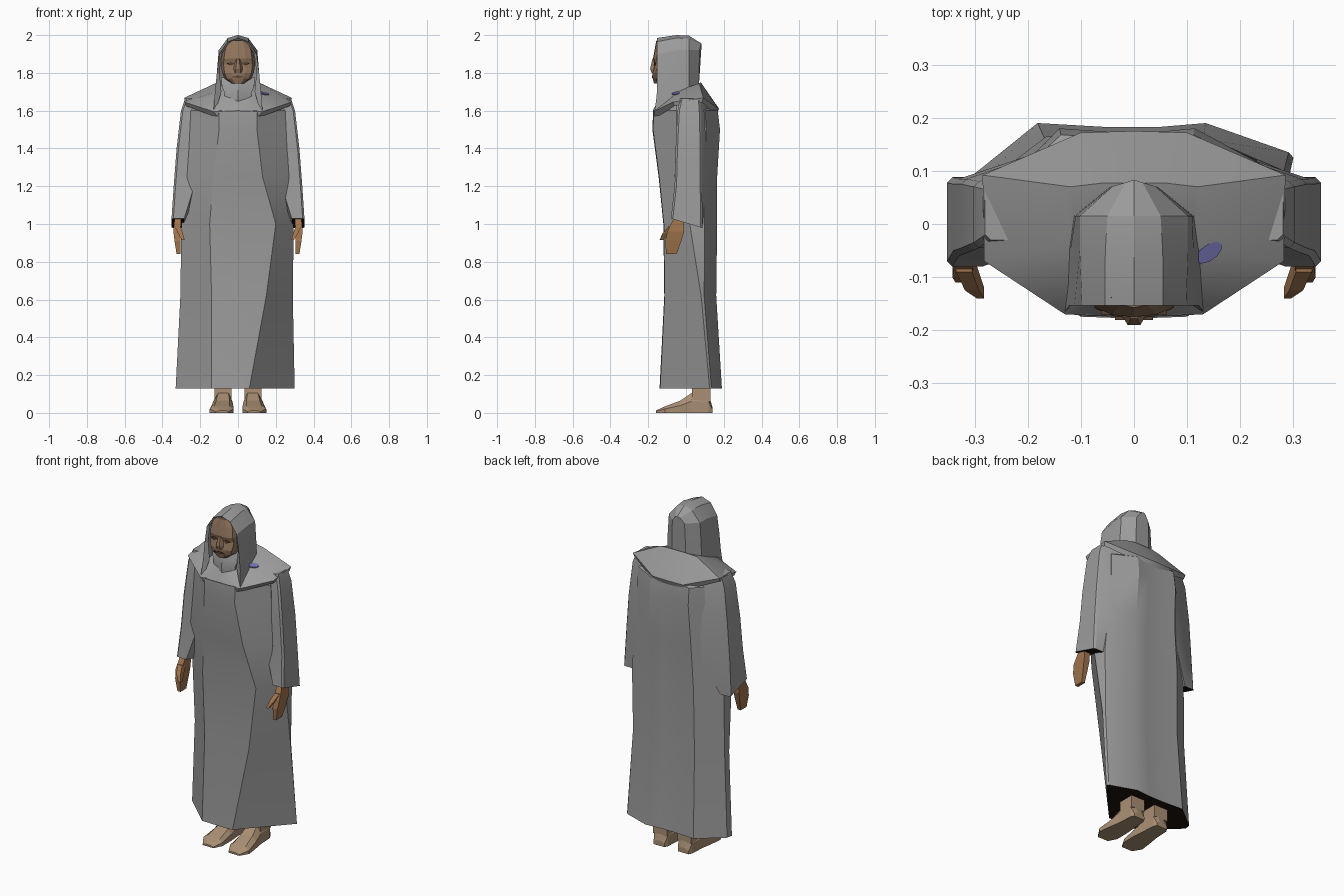
import bpy, bmesh, math
from mathutils import Vector
from mathutils.bvhtree import BVHTree

if "Cube" in bpy.data.objects:
    bpy.data.objects.remove(bpy.data.objects["Cube"])


def material(name, rgb):
    m = bpy.data.materials.new(name)
    m.diffuse_color = (*rgb, 1)
    m.use_nodes = True
    m.node_tree.nodes["Principled BSDF"].inputs["Base Color"].default_value = m.diffuse_color
    return m


CLOTH = material("grey cloth", (0.33, 0.33, 0.33))
DARK = material("dark lining", (0.012, 0.006, 0.003))
HAND = material("hand skin", (0.35, 0.175, 0.075))
FOOT = material("foot skin", (0.40, 0.275, 0.175))
FACE = material("face skin", (0.29, 0.18, 0.11))
SHADE = material("dark face skin", (0.10, 0.055, 0.035))
BLUE = material("blue patch", (0.17, 0.17, 0.44))


def loft(name, rings, mats, closed=True, start=None, end=None, angle=30):
    """Skin a list of point rings; start / end are cap material indices."""
    bm = bmesh.new()
    rows = [[bm.verts.new(p) for p in r] for r in rings]
    n = len(rows[0])
    for a, b in zip(rows, rows[1:]):
        for i in range(n if closed else n - 1):
            j = (i + 1) % n
            bm.faces.new((a[i], a[j], b[j], b[i]))
    for row, cap in ((rows[0], start), (rows[-1], end)):
        if cap is not None:
            bm.faces.new(row).material_index = cap
    bmesh.ops.recalc_face_normals(bm, faces=bm.faces)
    me = bpy.data.meshes.new(name)
    bm.to_mesh(me)
    bm.free()
    for m in mats:
        me.materials.append(m)
    ob = bpy.data.objects.new(name, me)
    bpy.context.collection.objects.link(ob)
    bpy.context.view_layer.objects.active = ob
    ob.select_set(True)
    if angle:
        bpy.ops.object.shade_smooth_by_angle(angle=math.radians(angle))
    ob.select_set(False)
    return ob


def mirrored(half):
    """Half ring running from x=0 to x=0 -> full closed ring."""
    return half + [(-x, y, z) for x, y, z in reversed(half) if x > 1e-6]


def both_sides(name, rings, mats, **kw):
    for side, s in (("left", 1), ("right", -1)):
        loft(f"{side}_{name}", [[(s * x, y, z) for x, y, z in r] for r in rings], mats, **kw)


# Robe body: z, front y, back y, left x, right x, front fold xs, widest point ys
robe_rows = [
    (0.13, -.140, .190, -.330, .300, -.14, .06, .04, .125),
    (0.62, -.115, .160, -.305, .290, -.14, .15, .03, .08),
    (1.00, -.120, .165, -.300, .295, -.15, .20, .00, .02),
    (1.25, -.145, .165, -.270, .270, -.13, .13, -.06, -.06),
    (1.50, -.178, .180, -.255, .255, -.10, .10, -.05, -.05),
    (1.60, -.174, .168, -.250, .250, -.10, .10, -.05, -.05),
    (1.64, -.120, .120, -.220, .220, -.09, .09, -.05, -.05)]
rings = []
for z, f, b, xl, xr, fl, fr, sl, sr in robe_rows:
    rings.append([(x, y, z) for x, y in (
        (0, f), (fr, f * .98), (xr, sr), (xr * .97, max(b * .6, sr + .01)), (xr * .45, b),
        (xr * .15, b * .96), (xl * .15, b * .96), (xl * .55, b),
        (xl * .98, max(b * .4, sl + .01)), (xl, sl), (fl, f * .98))])
loft("robe", rings, [CLOTH, DARK], start=1, end=0)

# Sleeves with slanted cuffs, blending into the back of the robe
rings = []
for z, xi, xo, y0, y1, tilt, blend in (
        (1.665, .19, .280, -.03, .075, 0, .03), (1.60, .19, .302, -.045, .08, 0, .05),
        (1.40, .20, .325, -.055, .085, 0, .06), (1.20, .23, .340, -.06, .085, .1, .05),
        (1.005, .285, .352, -.08, .088, .3, 0)):
    c = .01
    rings.append([(x, y, z - tilt * y) for x, y in (
        (xi, y0), (xo - c, y0), (xo, y0 + c), (xo, y1 - c), (xo - c, y1), (xi - blend, y1 + blend))])
both_sides("sleeve", rings, [CLOTH, DARK], start=0, end=1)

# Shoulder cape, free at the shoulders and merged with the robe front and back
lip = [(0, -.165, 1.56), (.10, -.163, 1.56), (.275, -.06, 1.625), (.28, .085, 1.645),
       (.10, .160, 1.575), (0, .160, 1.575)]
outer = [(0, -.176, 1.60), (.13, -.170, 1.595), (.282, -.07, 1.645), (.285, .092, 1.668),
         (.10, .172, 1.61), (0, .175, 1.61)]
inner = [(0, -.13, 1.69), (.09, -.125, 1.68), (.12, -.04, 1.70), (.12, .07, 1.745),
         (.06, .077, 1.752), (0, .077, 1.752)]
cape = loft("shoulder_cape", [mirrored(r) for r in (lip, outer, inner)], [CLOTH], end=0)

# Blue patch laid on the cape
tree = BVHTree.FromPolygons([v.co for v in cape.data.vertices],
                            [p.vertices for p in cape.data.polygons])
pts = []
for k in range(10):
    a = k * math.tau / 10
    u, v = .029 * math.cos(a), .015 * math.sin(a)
    x, y = .141 + u * .82 - v * .57, -.054 + u * .57 + v * .82
    pts.append(tree.ray_cast(Vector((x, y, 3)), Vector((0, 0, -1)))[0])
loft("blue_patch", [[(p.x, p.y, p.z + h) for p in pts] for h in (0, .005)],
     [BLUE], start=0, end=0, angle=0)

# Hood: arches from the inner rim to the pointed back
arches = [
    (-.140, [(0, 1.972), (.050, 1.955), (.086, 1.90), (.098, 1.80), (.088, 1.70), (.115, 1.61)]),
    (-.153, [(0, 1.985), (.055, 1.965), (.098, 1.90), (.112, 1.80), (.122, 1.70), (.130, 1.60)]),
    (-.050, [(0, 2.000), (.054, 1.985), (.102, 1.92), (.112, 1.80), (.120, 1.71), (.125, 1.66)]),
    (.015, [(0, 1.997), (.050, 1.98), (.102, 1.92), (.110, 1.80), (.112, 1.73), (.115, 1.69)]),
    (.083, [(0, 1.955), (.016, 1.95), (.040, 1.92), (.045, 1.80), (.045, 1.75), (.045, 1.71)])]
rings = []
for y, half in arches:
    h = [(x, y - (.012 if z < 1.63 else 0) - (.3 * x if y > .05 else 0), z) for x, z in half]
    rings.append([(-x, yy, z) for x, yy, z in reversed(h[1:])] + h)
loft("hood", rings, [CLOTH], closed=False, end=0, angle=15)

# Head: stacked face rings
rings = []
for z, w, f in ((1.972, .050, -.157), (1.93, .078, -.165), (1.875, .088, -.175),
                (1.845, .090, -.166), (1.80, .084, -.178), (1.770, .070, -.176),
                (1.745, .036, -.170)):
    rings.append(mirrored([(0, f, z), (w * .45, f + .004, z), (w * .85, f + .018, z),
                           (w, f + .06, z), (w * .7, 0, z), (0, .02, z)]))
loft("head", rings, [FACE], start=0, end=0, angle=0)

# Nose, eyes and mouth
loft("nose", [[(-w, -.16, z), (-w * .4, y, z), (w * .4, y, z), (w, -.16, z)] for z, w, y in
              ((1.875, .014, -.178), (1.82, .030, -.190), (1.80, .030, -.182))],
     [FACE], start=0, end=0, angle=0)
both_sides("eye", [[(x, y, z) for x, z in ((.020, 1.85), (.038, 1.858), (.062, 1.85), (.038, 1.838))]
                   for y in (-.162, -.170)], [SHADE], start=0, end=0, angle=0)
loft("mouth", [[(x, y, z) for x, z in ((-.036, 1.778), (0, 1.787), (.036, 1.778), (0, 1.773))]
               for y in (-.174, -.181)], [SHADE], start=0, end=0, angle=0)

# Neck cloth under the chin
rings = [mirrored([(0, f, z), (w, f + .025, z), (w, 0, z), (0, 0, z)]) for z, w, f in
         ((1.775, .090, -.130), (1.73, .085, -.145), (1.69, .07, -.155), (1.64, .08, -.150))]
loft("neck_cloth", rings, [CLOTH], start=0, end=0)


# Hands with thumbs
def box_rings(rows):
    return [[(x0, y0, z), (x1, y0, z), (x1, y1, z), (x0, y1, z)] for z, x0, x1, y0, y1 in rows]


both_sides("hand", box_rings([(1.04, .300, .335, -.06, -.01), (.96, .305, .342, -.10, -.01),
                              (.91, .305, .336, -.11, -.025), (.84, .305, .325, -.105, -.05)]),
           [HAND], start=0, end=0, angle=0)
both_sides("thumb", box_rings([(.99, .305, .335, -.09, -.05), (.95, .292, .318, -.125, -.09),
                               (.915, .282, .296, -.140, -.12)]),
           [HAND], start=0, end=0, angle=0)

# Feet and ankles
rings = []
for y, x0, x1, t in ((-.16, .05, .12, .012), (-.11, .025, .15, .035), (-.03, .025, .14, .065),
                     (.03, .03, .13, .105), (.12, .035, .125, .10), (.14, .045, .115, .03)):
    rings.append([(x0, y, 0), (x1, y, 0), (x1, y, t * .6), (x1 - .025, y, t),
                  (x0 + .02, y, t), (x0, y, t * .6)])
both_sides("foot", rings, [FOOT], start=0, end=0, angle=0)
both_sides("ankle", box_rings([(.06, .035, .125, .03, .13), (.20, .035, .125, .035, .13)]),
           [FOOT], start=0, end=0, angle=0)
